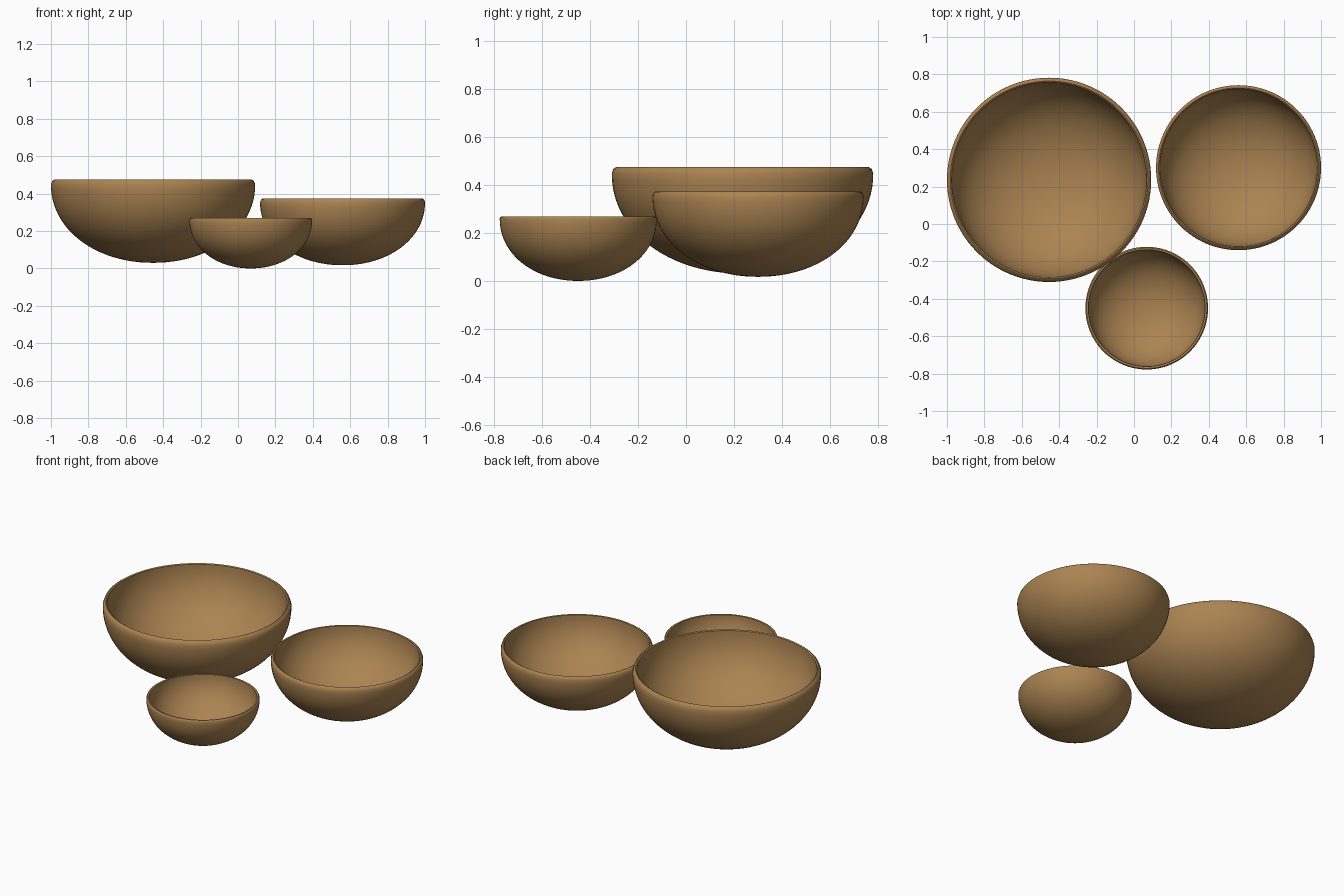
import bpy
import bmesh
import math

if "Cube" in bpy.data.objects:
    bpy.data.objects.remove(bpy.data.objects["Cube"])

wood = bpy.data.materials.new("warm_wood")
wood.diffuse_color = (0.41, 0.23, 0.085, 1)
wood.use_nodes = True
wood.node_tree.nodes["Principled BSDF"].inputs["Base Color"].default_value = wood.diffuse_color

SEGMENTS = 96
STEPS = 24
POWER = 2 / 2.06  # slightly fuller than an ellipse


def wall(radius, z_low, z_high):
    """Quarter curve from the bottom centre up to the rim."""
    pts = []
    for i in range(STEPS + 1):
        a = math.pi / 2 * i / STEPS
        r = radius * math.sin(a) ** POWER
        z = z_high - (z_high - z_low) * max(math.cos(a), 0) ** POWER
        pts.append((r, z))
    return pts


def bowl(name, x, y, radius, bottom, top, thick, bevel):
    outer = wall(radius, bottom, top - bevel * 1.2)
    # Rounded outer lip, then the crisp inner edge
    lip = [(radius - bevel * 0.3, top - bevel * 0.35),
           (radius - bevel * 0.8, top)]
    inner = wall(radius - thick, bottom + thick, top - bevel * 0.2)
    profile = outer + lip + inner[::-1]

    bm = bmesh.new()
    verts = [bm.verts.new((r, 0, z)) for r, z in profile]
    edges = [bm.edges.new(pair) for pair in zip(verts, verts[1:])]
    bmesh.ops.spin(bm, geom=verts + edges, axis=(0, 0, 1), cent=(0, 0, 0),
                   angle=math.tau, steps=SEGMENTS, use_duplicate=False)
    bmesh.ops.remove_doubles(bm, verts=bm.verts, dist=0.0001)
    bmesh.ops.recalc_face_normals(bm, faces=bm.faces)
    mesh = bpy.data.meshes.new(name)
    bm.to_mesh(mesh)
    bm.free()

    mesh.materials.append(wood)
    obj = bpy.data.objects.new(name, mesh)
    obj.location = (x, y, 0)
    bpy.context.collection.objects.link(obj)
    bpy.ops.object.select_all(action='DESELECT')
    obj.select_set(True)
    bpy.context.view_layer.objects.active = obj
    bpy.ops.object.shade_smooth_by_angle(angle=math.radians(40))


# Three bowls of decreasing size
bowl("large_bowl", -0.454, 0.236, 0.546, 0.03, 0.475, 0.025, 0.022)
bowl("medium_bowl", 0.559, 0.301, 0.441, 0.017, 0.374, 0.02, 0.017)
bowl("small_bowl", 0.068, -0.45, 0.328, 0.0, 0.269, 0.016, 0.008)
